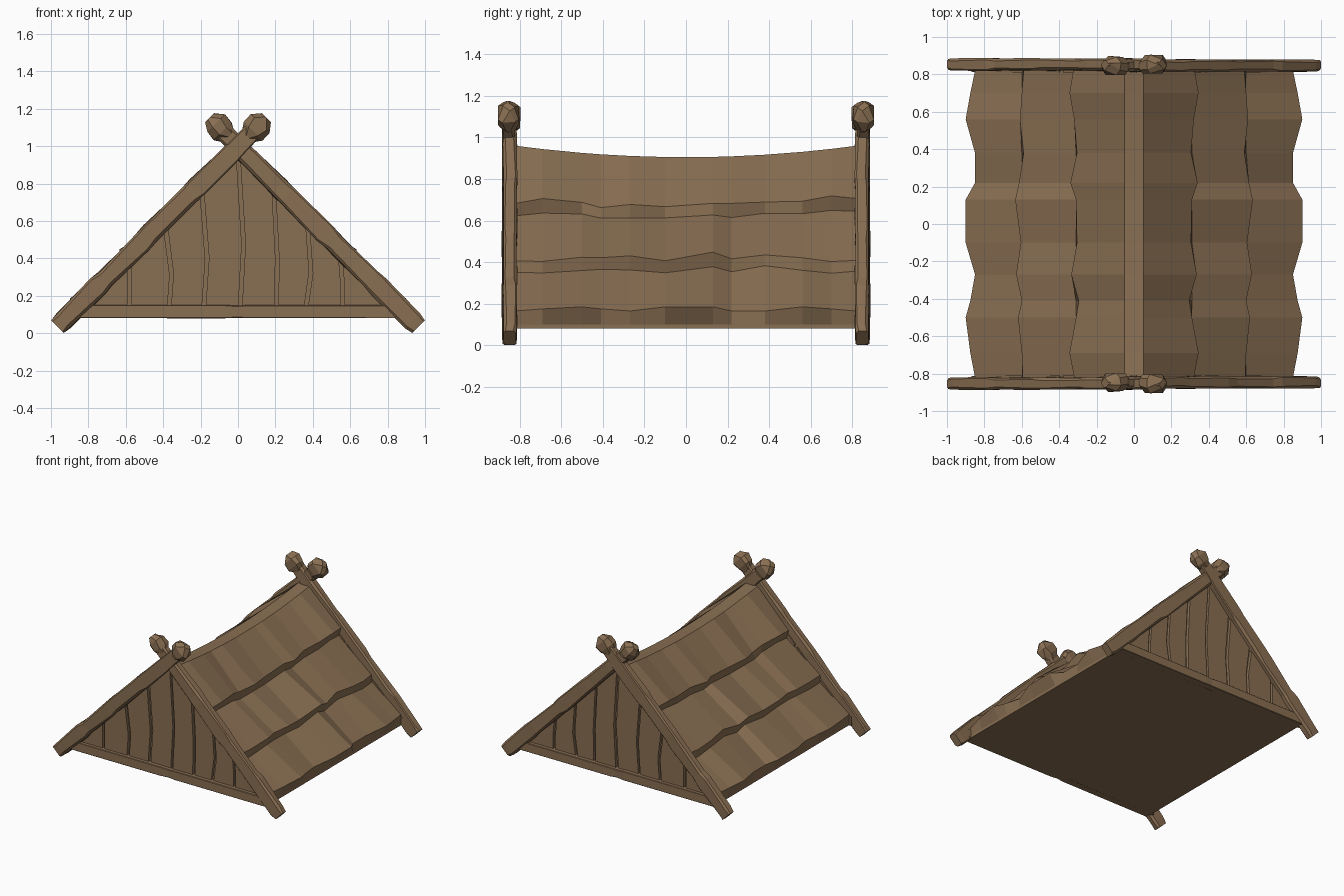
import bpy, bmesh, random
from mathutils import Vector

if "Cube" in bpy.data.objects:
    bpy.data.objects.remove(bpy.data.objects["Cube"])

random.seed(7)
wood = bpy.data.materials.new("weathered brown wood")
wood.diffuse_color = (0.25, 0.158, 0.085, 1)
wood.use_nodes = True
wood.node_tree.nodes["Principled BSDF"].inputs["Base Color"].default_value = wood.diffuse_color


def finish(bm, name, mirror_y=False):
    bmesh.ops.recalc_face_normals(bm, faces=bm.faces)
    me = bpy.data.meshes.new(name)
    bm.to_mesh(me)
    bm.free()
    me.materials.append(wood)
    ob = bpy.data.objects.new(name, me)
    bpy.context.collection.objects.link(ob)
    if mirror_y:
        m = ob.modifiers.new("front and back", 'MIRROR')
        m.use_axis = (False, True, False)
    return ob


def loft(bm, rings):
    """Skin closed rings of points and cap both ends."""
    vr = [[bm.verts.new(p) for p in r] for r in rings]
    n = len(vr[0])
    for a, b in zip(vr, vr[1:]):
        for i in range(n):
            j = (i + 1) % n
            bm.faces.new((a[i], a[j], b[j], b[i]))
    bm.faces.new(vr[0])
    bm.faces.new(vr[-1])


def log(name, p0, p1, width, depth, y, stops, chamfer=0.012, rough=0.005):
    """Rough-hewn timber in the gable plane; stops are (fraction, scale)."""
    a, b = Vector((p0[0], y, p0[1])), Vector((p1[0], y, p1[1]))
    d = (b - a).normalized()
    side, out = d.cross(Vector((0, 1, 0))), Vector((0, 1, 0))
    rings = []
    for t, s in stops:
        w, h, ring = width / 2 * s, depth / 2 * min(1, s * 0.9 + 0.1), []
        r = rough if 0 < t < 1 else 0
        for su, sv, first in ((1, 1, 0), (-1, 1, 1), (-1, -1, 0), (1, -1, 1)):
            c = chamfer * random.uniform(0.5, 1.4)
            uu, vv = w + random.uniform(-r, r), h + random.uniform(-r, r) * 0.5
            pair = [(uu, vv - c), (uu - c, vv)]
            for u, v in (pair[::-1] if first else pair):
                ring.append(a.lerp(b, t) + side * u * su + out * v * sv)
        rings.append(ring)
    bm = bmesh.new()
    loft(bm, rings)
    return finish(bm, name, True)


# Thatched roof: a three-step profile swept along y, sagging at the ridge
ys = [-0.82, -0.69, -0.5, -0.41, -0.27, -0.1, 0.13, 0.22, 0.38, 0.56, 0.7, 0.82]
bulges = [
    [.5, 1, .3, 0, .8, .2, .3, .9, .2, .5, 1, .6],
    [.2, .3, .7, .3, .9, .4, 1, .6, .1, .5, .3, .1],
    [0, .5, 1, .5, 0, 1, 1, 0, 0, 1, .5, 0],
]
steps = [(0.295, 0.68), (0.585, 0.415), (0.85, 0.165)]
rings = []
for i, y in enumerate(ys):
    half = [(0.05, 0.905 + 0.055 * (y / 0.82) ** 2)]
    for k, (x, z) in enumerate(steps):
        b = bulges[k][i]
        dz = random.uniform(-0.02, 0.02) if k < 2 else 0
        half.append((x + 0.05 * b, z + dz + 0.02 * b))
        if k < 2:
            half.append((x + 0.015, z + dz - 0.05))
        else:
            half += [(x, 0.10), (x, 0.08)]
    rings.append([(x, y, z) for x, z in half] + [(-x, y, z) for x, z in half[::-1]])
bm = bmesh.new()
loft(bm, rings)
finish(bm, "layered_roof")

# Gable planks with crooked gaps (x of the gap at bottom, middle, top)
gaps = [(-.84, -.70, -.84), (-.58, -.58, -.58), (-.37, -.355, -.39), (-.185, -.165, -.195),
        (.01, .03, 0), (.205, .21, .19), (.36, .39, .37), (.56, .56, .545), (.84, .70, .84)]
bm = bmesh.new()
for L, R in zip(gaps, gaps[1:]):
    def edge(g, off):
        top = max(0.16, 0.975 - abs(g[2] + off))
        mid = 0.12 + (top - 0.12) * 0.42
        return [(g[0] + off, 0.11), (g[1] + off, mid), (g[2] + off, top)]
    outline = edge(L, 0.01) + edge(R, -0.01)[::-1]
    yf = -0.842 + random.uniform(-0.004, 0.004)
    loft(bm, [[(x, yy, z) for x, z in outline] for yy in (-0.81, yf)])
finish(bm, "gable_planks", True)

# Crossed rafters with knobbed tips, on both gables
for s, side in ((-1, "left"), (1, "right")):
    y = -0.85 + 0.003 * s
    log(side + "_rafter", (0.965 * s, 0.035), (-0.1 * s, 1.1), 0.106, 0.066, y,
        [(0, .9), (.03, 1), (.2, 1.04), (.24, .96), (.42, 1), (.47, 1.05),
         (.66, .98), (.7, 1.04), (.85, 1), (1, .9)])
    log(side + "_rafter_knob", (0.05 * -s, 1.05), (0.152 * -s, 1.152), 0.135, 0.098, y,
        [(0, .62), (.3, .98), (.68, 1), (1, .5)], 0.03, 0.006)

# Bottom tie beam with a small chip at its centre
log("tie_beam", (-0.87, 0.115), (0.87, 0.115), 0.07, 0.06, -0.842,
    [(0, 1), (.46, 1), (.5, .9), (.53, 1), (1, 1)], 0.004, 0.001)
